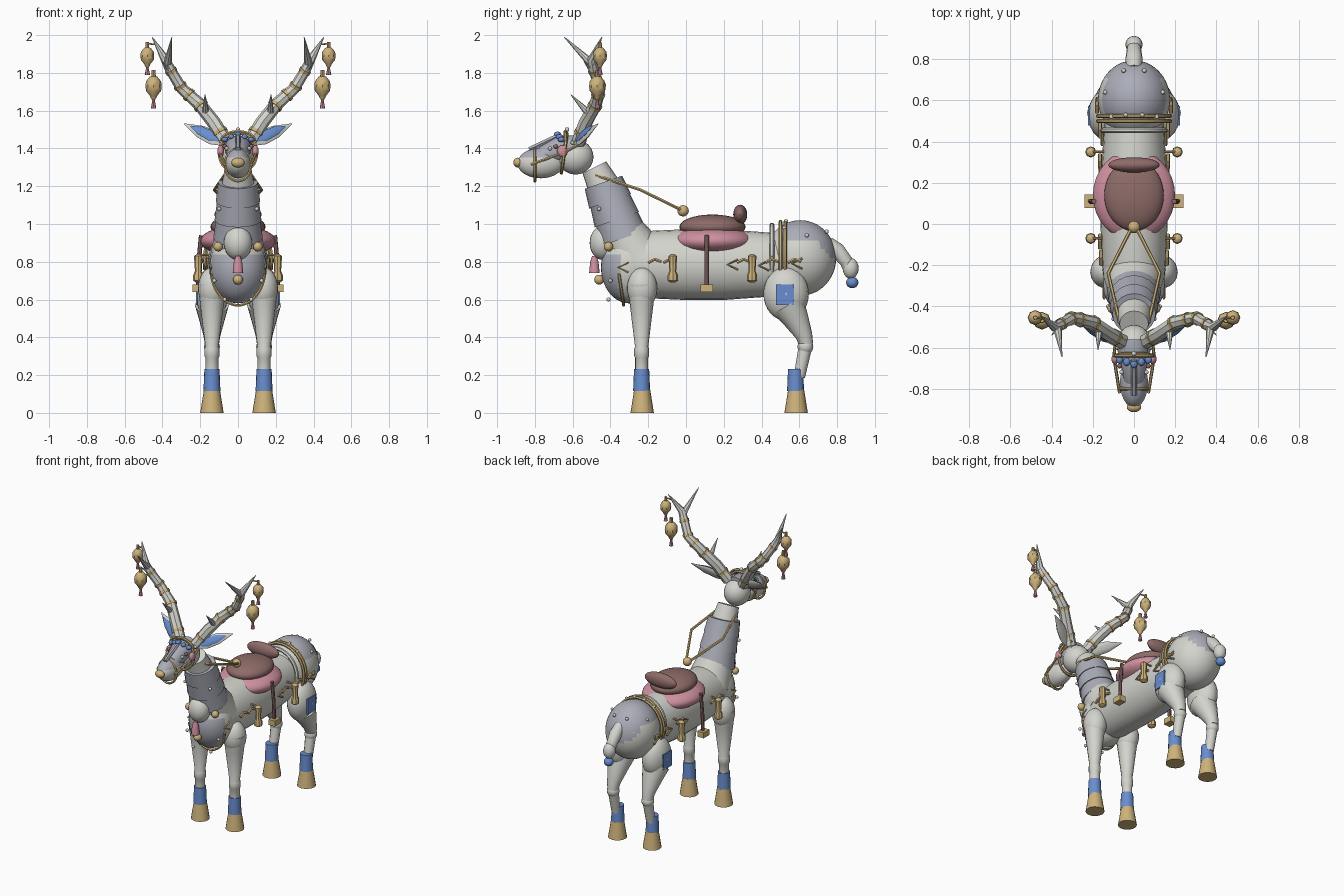
import bpy, bmesh, math
from mathutils import Vector, Matrix

cube = bpy.data.objects.get("Cube")
if cube:
    bpy.data.objects.remove(cube)


def material(name, col):
    m = bpy.data.materials.new(name)
    m.use_nodes = True
    m.diffuse_color = (*col, 1)
    m.node_tree.nodes["Principled BSDF"].inputs["Base Color"].default_value = (*col, 1)
    return m


WHITE = material("ivory_white", (.66, .66, .62))
GRAY = material("armour_gray", (.41, .42, .48))
GOLD = material("gold", (.62, .45, .2))
BLUE = material("blue", (.14, .27, .62))
PINK = material("rose_pink", (.62, .28, .35))
BROWN = material("leather_brown", (.27, .15, .14))


def finish(name, bm, mat, angle=40):
    bmesh.ops.recalc_face_normals(bm, faces=bm.faces)
    me = bpy.data.meshes.new(name)
    bm.to_mesh(me)
    bm.free()
    me.materials.append(mat)
    for p in me.polygons:
        p.use_smooth = True
    me.set_sharp_from_angle(angle=math.radians(angle))
    ob = bpy.data.objects.new(name, me)
    bpy.context.collection.objects.link(ob)
    return ob


def ball(name, c, r, mat, n=24):
    r = (r, r, r) if isinstance(r, (int, float)) else r
    bm = bmesh.new()
    bmesh.ops.create_uvsphere(bm, u_segments=n, v_segments=max(6, n * 2 // 3), radius=1,
                              matrix=Matrix.Translation(c) @ Matrix.Diagonal((*r, 1)))
    return finish(name, bm, mat)


def box(name, c, size, mat):
    bm = bmesh.new()
    bmesh.ops.create_cube(bm, size=1, matrix=Matrix.Translation(c) @ Matrix.Diagonal((*size, 1)))
    return finish(name, bm, mat)


def tube(name, pts, radii, mat, n=12, ref=(1, 0, 0), flat=1):
    """Swept round section; flat squashes it across the ref direction."""
    pts = [Vector(p) for p in pts]
    if isinstance(radii, (int, float)):
        radii = [radii] * len(pts)
    bm = bmesh.new()
    rings = []
    for i, p in enumerate(pts):
        t = (pts[min(i + 1, len(pts) - 1)] - pts[max(i - 1, 0)]).normalized()
        u = Vector(ref)
        u = (u - t * u.dot(t)).normalized()
        v = t.cross(u) * flat
        angles = [math.tau * k / n for k in range(n)]
        rings.append([bm.verts.new(p + (u * math.cos(a) + v * math.sin(a)) * radii[i]) for a in angles])
    for a, b in zip(rings, rings[1:]):
        for k in range(n):
            bm.faces.new((a[k], a[(k + 1) % n], b[(k + 1) % n], b[k]))
    bm.faces.new(rings[0])
    bm.faces.new(rings[-1])
    return finish(name, bm, mat)


def hoop(name, c, rx, rz, r, mat, start=0, end=360, lean=0):
    pts = []
    for k in range(29):
        a = math.radians(start + (end - start) * k / 28)
        pts.append((c[0] + rx * math.cos(a), c[1] + lean * math.sin(a), c[2] + rz * math.sin(a)))
    return tube(name, pts, r, mat, 6, (0, 1, 0))


def paint(ob, mat, rule):
    ob.data.materials.append(mat)
    for p in ob.data.polygons:
        if rule(p.center):
            p.material_index = 1


def upright(name, x, y, profile, mat, n=12):
    return tube(name, [(x, y, z) for z, _ in profile], [r for _, r in profile], mat, n)


# Torso
tube("body", [(0, y, .785) for y in (-.33, -.2, 0, .2, .4, .55)],
     [.14, .155, .163, .163, .15, .14], WHITE, 24, flat=1.15)
rump = ball("rump", (0, .605, .82), (.175, .19, .2), WHITE, 40)
paint(rump, GRAY, lambda c: c.y > .51 and c.z > .92 - 1.1 * max(0, c.y - .68))
chest = ball("chest", (0, -.3, .77), (.15, .15, .19), WHITE, 40)
paint(chest, GRAY, lambda c: c.y < -.35 and c.z < .84)
hoop("chest_trim", (0, -.36, .77), .145, .2, .008, GOLD, 190, 350, -.03)
ball("throat_plate", (0, -.44, .9), (.075, .07, .09), WHITE)
upright("chest_tassel", 0, -.485, [(.74, .028), (.8, .022), (.83, .012)], PINK)
ball("chest_bell", (0, -.46, .705), .026, GOLD, 16)

# Neck with overlapping armour bands
tube("neck", [(0, -.25, .82), (0, -.34, .96), (0, -.4, 1.1), (0, -.44, 1.21), (0, -.485, 1.3)],
     [.15, .12, .105, .085, .07], WHITE, 20)
for i in range(3):
    y, z = -.33 - .036 * i, .925 + .098 * i
    tube("neck_band", [(0, y, z), (0, y - .035, z + .1)], [.131 - .007 * i, .117 - .006 * i], GRAY, 20)

# Head
ball("skull", (0, -.585, 1.355), (.085, .095, .093), WHITE)
muzzle = ball("muzzle", (0, -.77, 1.322), (.068, .122, .08), WHITE, 32)
paint(muzzle, GRAY, lambda c: c.z > 1.35)
tube("forehead", [(0, -.56, 1.4), (0, -.66, 1.4), (0, -.76, 1.36)], [.07, .07, .05], GRAY, 16)
ball("nose", (0, -.89, 1.325), (.035, .024, .026), GOLD, 16)
tube("snout_bar", [(0, -.83, 1.395), (0, -.66, 1.475)], .014, GRAY, 6)
hoop("noseband", (0, -.8, 1.312), .069, .085, .008, GOLD)
hoop("browband", (0, -.645, 1.375), .1, .105, .009, GOLD, lean=.015)
hoop("crown_band", (0, -.64, 1.44), .09, .05, .008, GOLD, 0, 180)
for x in (-.07, -.035, 0, .035, .07):
    ball("brow_gem", (x, -.68 + abs(x) * .3, 1.475 - abs(x) * .4), (.017, .02, .014), BLUE, 12)
ball("crown_stud", (0, -.63, 1.5), .012, WHITE, 10)

# Saddle
ball("saddle_blanket", (0, .14, .91), (.2, .22, .08), PINK, 32)
ball("saddle_seat", (0, .14, .985), (.145, .175, .065), BROWN, 32)
ball("saddle_cantle", (0, .287, 1.05), (.125, .037, .052), BROWN)
ball("saddle_pommel", (0, -.015, 1.07), .03, GOLD, 16)

# Croup straps
hoop("croup_strap", (0, .455, .83), .152, .165, .013, WHITE)
for y in (.5, .525):
    hoop("croup_cord", (0, y, .83), .176, .182, .01, GOLD, -30, 210)

# Tail
tube("tail", [(0, .75, .9), (0, .8, .86), (0, .85, .8), (0, .87, .74)], [.035, .042, .035, .03], WHITE)
ball("tail_tuft", (0, .872, .765), (.042, .042, .055), WHITE, 16)
ball("tail_tip", (0, .88, .69), (.033, .033, .03), BLUE, 12)

LANTERN = ((-.075, .006), (-.06, .016), (-.05, .02), (-.025, .04), (0, .043), (.025, .04),
           (.05, .02), (.052, .012), (.085, .01))

# Mirrored parts
for s, side in ((1, "left"), (-1, "right")):
    def at(x, y, z):
        return (s * x, y, z)

    def name(part):
        return side + "_" + part

    # Front leg
    lx = .138 * s
    ball(name("shoulder"), (lx * .99, -.232, .66), (.075, .08, .11), WHITE)
    upright(name("front_leg"), lx, -.235,
            [(.22, .034), (.29, .034), (.3, .039), (.34, .039), (.35, .035), (.57, .062), (.68, .075)], WHITE, 16)
    # Hind leg
    ball(name("thigh"), (lx, .53, .63), (.085, .12, .142), WHITE)
    box(name("thigh_patch"), at(.218, .525, .625), (.009, .095, .11), BLUE)
    tube(name("hind_leg"), [(lx, .54, .57), (lx, .58, .5), (lx, .625, .41), (lx, .637, .36)],
         [.09, .07, .045, .037], WHITE, 16)
    ball(name("hock"), (lx, .632, .35), .042, WHITE, 16)
    tube(name("hind_cannon"), [(lx, .632, .35), (lx, .6, .19)], [.036, .03], WHITE)
    for y, leg in ((-.235, "front"), (.58, "hind")):
        upright(name(leg + "_cuff"), lx, y, [(.115, .045), (.232, .04)], BLUE, 16)
        upright(name(leg + "_hoof"), lx, y + .003, [(0, .062), (.12, .043)], GOLD, 16)

    # Ear with coloured lining
    w = (-.35 * s, .35, .85)
    tube(name("ear"), [at(.07, -.58, 1.43), at(.13, -.55, 1.455), at(.2, -.51, 1.49), at(.285, -.465, 1.53)],
         [.02, .04, .036, .003], WHITE, 10, w, .3)
    tube(name("ear_lining"), [at(.09, -.582, 1.446), at(.14, -.56, 1.465), at(.2, -.526, 1.495),
                              at(.25, -.495, 1.517)], [.012, .029, .025, .004], BLUE, 10, w, .25)

    # Antler, tines and bands
    path = [(.06, -.57, 1.43), (.13, -.53, 1.54), (.2, -.48, 1.63), (.3, -.455, 1.72),
            (.36, -.49, 1.82), (.385, -.5, 1.87), (.455, -.445, 1.99)]
    tube(name("antler"), [at(*p) for p in path], [.038, .037, .035, .03, .028, .024, .002], WHITE, 8, (0, 1, 0))
    for a, b, r in (((.375, -.49, 1.84), (.35, -.645, 1.99), .024),
                    ((.17, -.5, 1.57), (.175, -.61, 1.685), .024),
                    ((.34, -.48, 1.78), (.4, -.54, 1.86), .014)):
        tube(name("antler_tine"), [at(*a), at(*b)], [r, .002], WHITE, 8)
    for i, f, r in ((0, .5, .042), (1, .95, .04), (2, .6, .037), (3, .1, .035), (3, .9, .032)):
        a, b = Vector(at(*path[i])), Vector(at(*path[i + 1]))
        m, d = a.lerp(b, f), (b - a).normalized() * .009
        tube(name("antler_band"), [m - d, m + d], r, GOLD, 8, (0, 1, 0))

    # Hanging lanterns with tassels
    for x, y, z, k in ((.48, -.455, 1.89, .85), (.447, -.47, 1.73, 1)):
        upright(name("lantern"), s * x, y, [(z + h * k, r * k) for h, r in LANTERN], GOLD, 8)
        upright(name("lantern_tassel"), s * x, y, [(z - .118 * k, .014), (z - .07 * k, .006)], PINK, 8)
    tube(name("lantern_cord"), [at(.43, -.46, 1.95), at(.48, -.455, 1.955)], .005, GOLD, 6, (0, 1, 0))

    # Bridle and reins
    tube(name("cheek_strap"), [at(.07, -.82, 1.315), at(.098, -.645, 1.38), at(.085, -.53, 1.44)], .008, GOLD, 6)
    ball(name("cheek_rosette"), at(.092, -.655, 1.385), (.018, .028, .032), PINK, 14)
    ball(name("eye_stud"), at(.07, -.69, 1.41), .012, BROWN, 10)
    tube(name("rein"), [at(.07, -.48, 1.26), at(.125, -.24, 1.18), at(.01, -.015, 1.07)], .009, GOLD, 6)
    ball(name("chest_stud"), at(.105, -.41, .88), .025, GOLD, 14)

    # Stirrup and side bells
    tube(name("stirrup_strap"), [at(.195, .11, .94), at(.208, .11, .8), at(.212, .11, .67)], .012, BROWN, 8)
    box(name("stirrup"), at(.215, .11, .66), (.05, .065, .04), GOLD)
    for y in (-.07, .35):
        upright(name("side_bell"), s * .21, y, [(.69, .012), (.7, .027), (.73, .027), (.75, .018), (.83, .023),
                                                (.84, .01)], GOLD, 8)
        tube(name("bell_hook"), [at(.14, y, .835), at(.21, y, .835)], .006, GOLD, 6, (0, 1, 0))

    # Chevron trim along the flank
    for x, y, z in ((.145, -.36, .77), (.165, .22, .785), (.155, .385, .78), (.178, .56, .79)):
        tube(name("chevron"), [at(x, y + .055, z + .028), at(x, y, z), at(x, y + .055, z - .028)], .007, GOLD, 6)
    for x, y in ((.16, -.2), (.165, -.12), (.165, .27), (.165, .42), (.18, .54)):
        tube(name("flank_cord"), [at(x, y, .795), at(x, y + .035, .813), at(x, y + .07, .8)], .009, GOLD, 6)

    # Armour studs
    for p in ((.04, .53, 1.015), (.14, .64, .94), (.05, .745, .96), (.1, .74, .87), (.11, .52, .98),
              (.07, -.41, .6), (.125, -.4, .7), (.1, -.46, 1.08), (.06, -.72, 1.4), (.08, -.6, 1.43)):
        ball(name("stud"), at(*p), .011, WHITE, 10)
